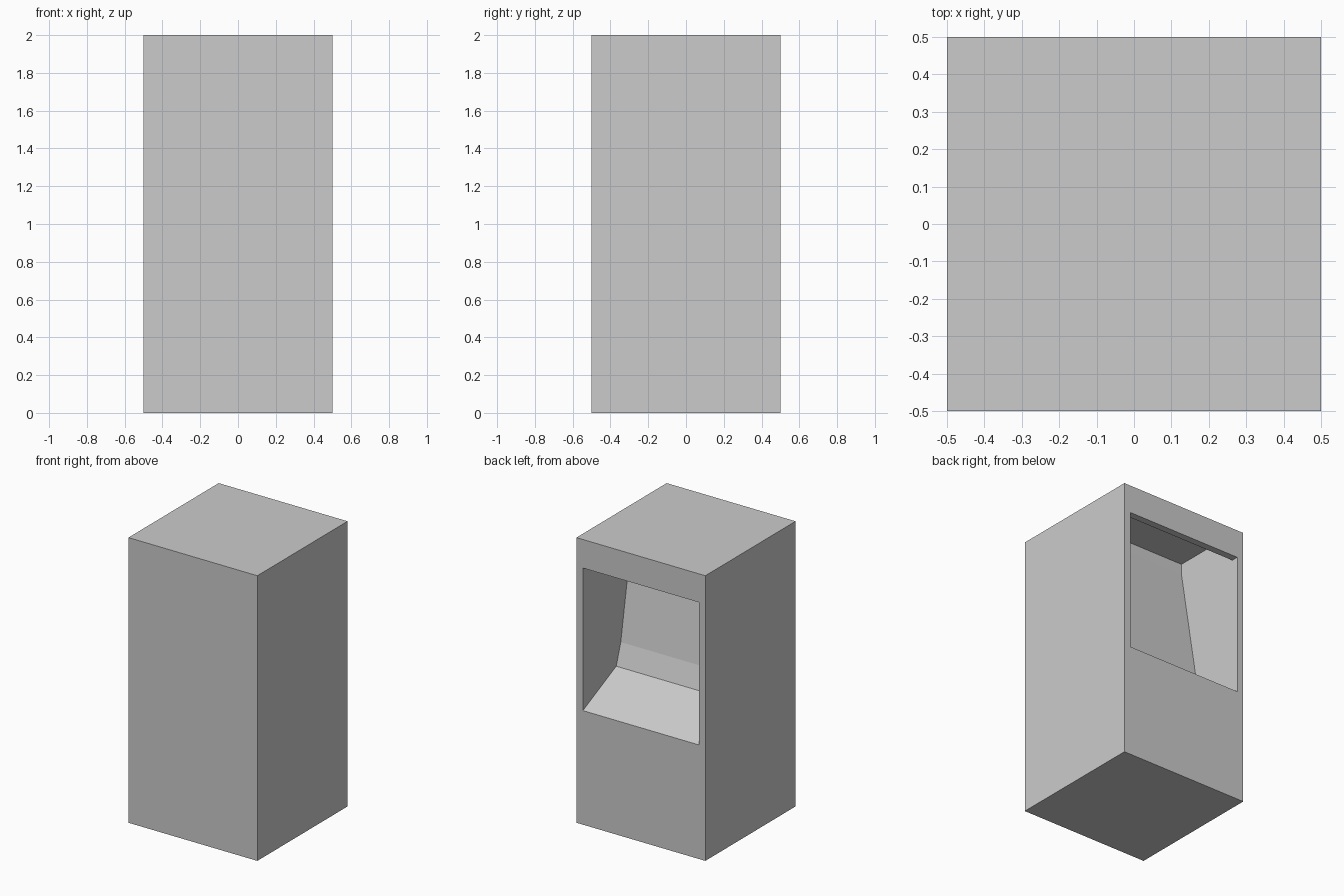
import bpy
import bmesh

if "Cube" in bpy.data.objects:
    bpy.data.objects.remove(bpy.data.objects["Cube"])


def prism(name, profile, half_width):
    """Extrude a (y, z) profile along x, centred on x = 0."""
    bm = bmesh.new()
    face = bm.faces.new([bm.verts.new((-half_width, y, z)) for y, z in profile])
    ext = bmesh.ops.extrude_face_region(bm, geom=[face])
    verts = [v for v in ext["geom"] if isinstance(v, bmesh.types.BMVert)]
    bmesh.ops.translate(bm, verts=verts, vec=(2 * half_width, 0, 0))
    bmesh.ops.recalc_face_normals(bm, faces=bm.faces)
    mesh = bpy.data.meshes.new(name)
    bm.to_mesh(mesh)
    bm.free()
    obj = bpy.data.objects.new(name, mesh)
    bpy.context.collection.objects.link(obj)
    return obj


# Outer body
cabinet = prism("cabinet", [(-0.5, 0), (0.5, 0), (0.5, 2), (-0.5, 2)], 0.5)

# Recess in the back: sloped shelf, angled screen wall, hollow behind the top lip
recess = prism("recess_cutter", [
    (0.6, 0.8), (0.5, 0.8), (0.13, 0.97), (0.08, 1.12), (-0.06, 1.92),
    (-0.06, 1.995), (0.45, 1.995), (0.45, 1.8), (0.6, 1.8)], 0.45)
recess.hide_render = True

# Cut the recess, then discard the cutter
cut = cabinet.modifiers.new("recess", "BOOLEAN")
cut.operation = "DIFFERENCE"
cut.solver = "EXACT"
cut.object = recess
bpy.context.view_layer.objects.active = cabinet
cabinet.select_set(True)
bpy.ops.object.modifier_apply(modifier=cut.name)
bpy.data.objects.remove(recess)
